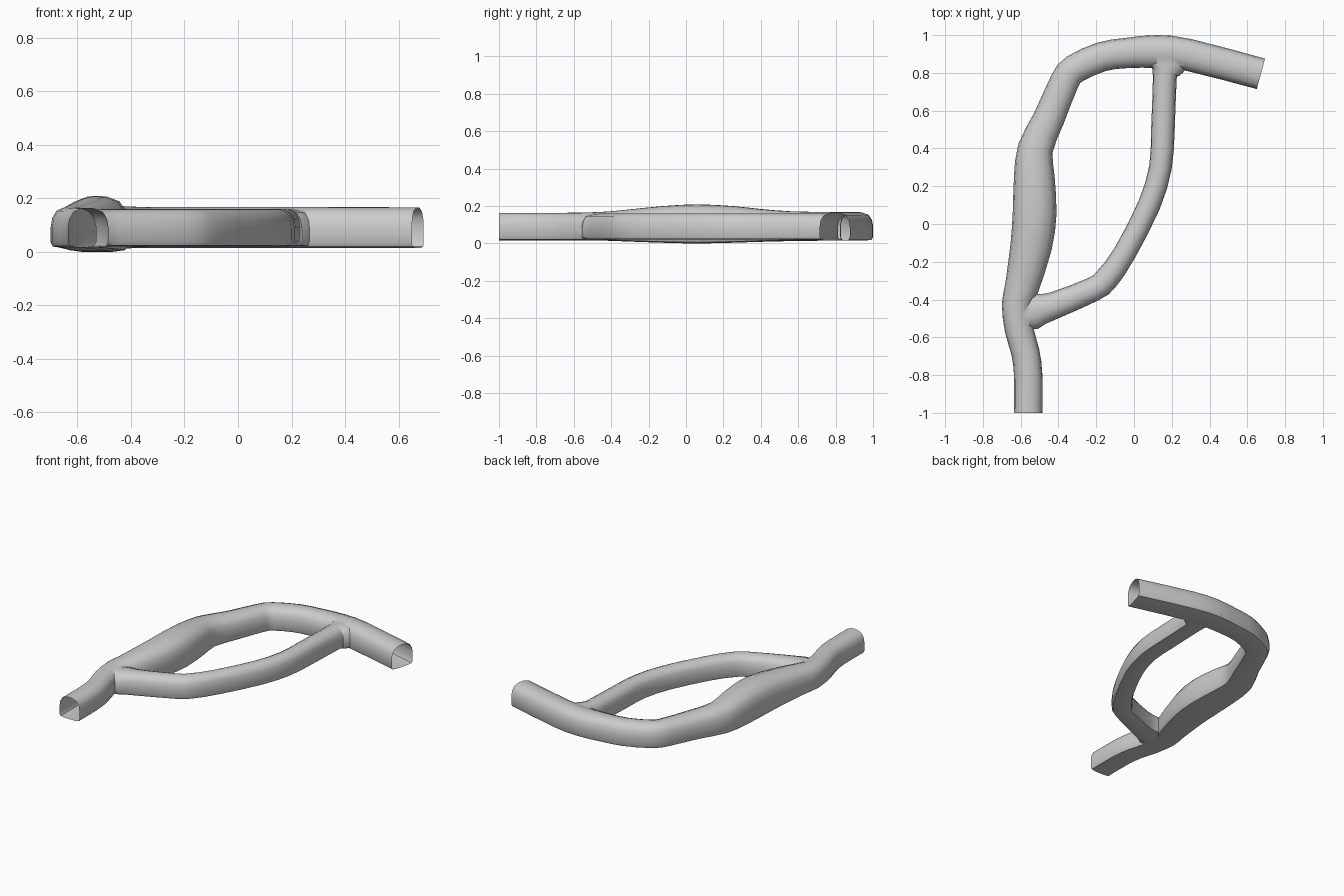
import bpy, bmesh
from mathutils import Vector

if "Cube" in bpy.data.objects:
    bpy.data.objects.remove(bpy.data.objects["Cube"])

# Right half of the arched cross-section: (fraction of half width, fraction of height)
HALF = [(0.5, 0.0), (0.9, 0.03), (1.0, 0.13), (1.0, 0.5), (0.93, 0.72), (0.72, 0.9), (0.3, 0.99)]
SECTION = HALF + [(0, 1.0)] + [(-u, v) for u, v in reversed(HALF)]

# Path stations: x, y, width, bottom, top
MAIN = [(-.56, -1, .15, .017, .164), (-.56, -.8, .15, .017, .164), (-.575, -.68, .15, .017, .164),
        (-.608, -.56, .152, .017, .165), (-.62, -.43, .16, .015, .170), (-.595, -.34, .18, .012, .178),
        (-.545, -.12, .22, .004, .200), (-.526, .06, .232, .0, .209), (-.528, .25, .215, .004, .200),
        (-.522, .4, .187, .009, .184), (-.45, .56, .166, .013, .172), (-.367, .755, .155, .015, .168),
        (-.315, .82, .155, .015, .168), (-.172, .885, .157, .015, .168), (-.04, .905, .16, .015, .168),
        (.12, .913, .175, .015, .168), (.29, .895, .17, .015, .168), (.672, .795, .167, .015, .166)]
BRANCH = [(-.6, -.49, .15, .02, .158), (-.54, -.465, .19, .02, .158), (-.49, -.45, .165, .02, .16),
          (-.42, -.43, .143, .02, .16), (-.215, -.345, .13, .02, .16), (-.145, -.29, .13, .02, .16),
          (-.05, -.155, .12, .02, .16), (.08, .1, .12, .02, .16), (.14, .3, .12, .02, .16),
          (.153, .5, .125, .02, .16), (.163, .77, .126, .02, .16), (.167, .805, .15, .02, .16),
          (.175, .84, .21, .02, .16), (.175, .89, .22, .02, .158)]


def refine(pts, steps=2):
    """Catmull-Rom interpolation through the stations."""
    p = [Vector(q) for q in pts]
    out = []
    for i in range(len(p) - 1):
        a, b, c, d = p[max(i - 1, 0)], p[i], p[i + 1], p[min(i + 2, len(p) - 1)]
        for s in range(steps):
            t = s / steps
            out.append(0.5 * (2 * b + (c - a) * t + (2 * a - 5 * b + 4 * c - d) * t * t
                              + (3 * b - 3 * c + d - a) * t ** 3))
    return out + [p[-1]]


def tunnel(name, stations):
    """Sweep the arch section along the stations; closed ends."""
    pts = refine(stations)
    bm = bmesh.new()
    rings, ends = [], []
    for i, p in enumerate(pts):
        a, b = pts[max(i - 1, 0)], pts[min(i + 1, len(pts) - 1)]
        tan = Vector((b[0] - a[0], b[1] - a[1], 0)).normalized()
        side = Vector((tan.y, -tan.x, 0))
        rings.append([bm.verts.new(Vector((p[0], p[1], p[3] + v * (p[4] - p[3]))) + side * (u * p[2] / 2))
                      for u, v in SECTION])
        if i in (0, len(pts) - 1):
            ends.append((Vector((p[0], p[1], 0)), tan))
    n = len(SECTION)
    for r, s in zip(rings, rings[1:]):
        for k in range(n):
            bm.faces.new((r[k], r[(k + 1) % n], s[(k + 1) % n], s[k]))
    bm.faces.new(rings[0])
    bm.faces.new(rings[-1])
    bmesh.ops.recalc_face_normals(bm, faces=bm.faces)
    me = bpy.data.meshes.new(name)
    bm.to_mesh(me)
    bm.free()
    ob = bpy.data.objects.new(name, me)
    bpy.context.collection.objects.link(ob)
    return ob, ends


# Main tunnel and side passage, merged into one shell
main, ends = tunnel("tunnel", MAIN)
branch, _ = tunnel("side_passage", BRANCH)
mod = main.modifiers.new("join", 'BOOLEAN')
mod.operation = 'UNION'
mod.solver = 'EXACT'
mod.object = branch
bpy.context.view_layer.objects.active = main
main.select_set(True)
bpy.ops.object.modifier_apply(modifier="join")
bpy.data.objects.remove(branch)

# Open both mouths of the tunnel
bm = bmesh.new()
bm.from_mesh(main.data)
caps = [f for f in bm.faces if any(
    all(abs((v.co - o).dot(t)) < 1e-4 and (v.co - o).length < 0.3 for v in f.verts) for o, t in ends)]
bmesh.ops.delete(bm, geom=caps, context='FACES')
bm.to_mesh(main.data)
bm.free()

bpy.ops.object.select_all(action='DESELECT')
main.select_set(True)
bpy.ops.object.shade_smooth_by_angle(angle=0.9)
